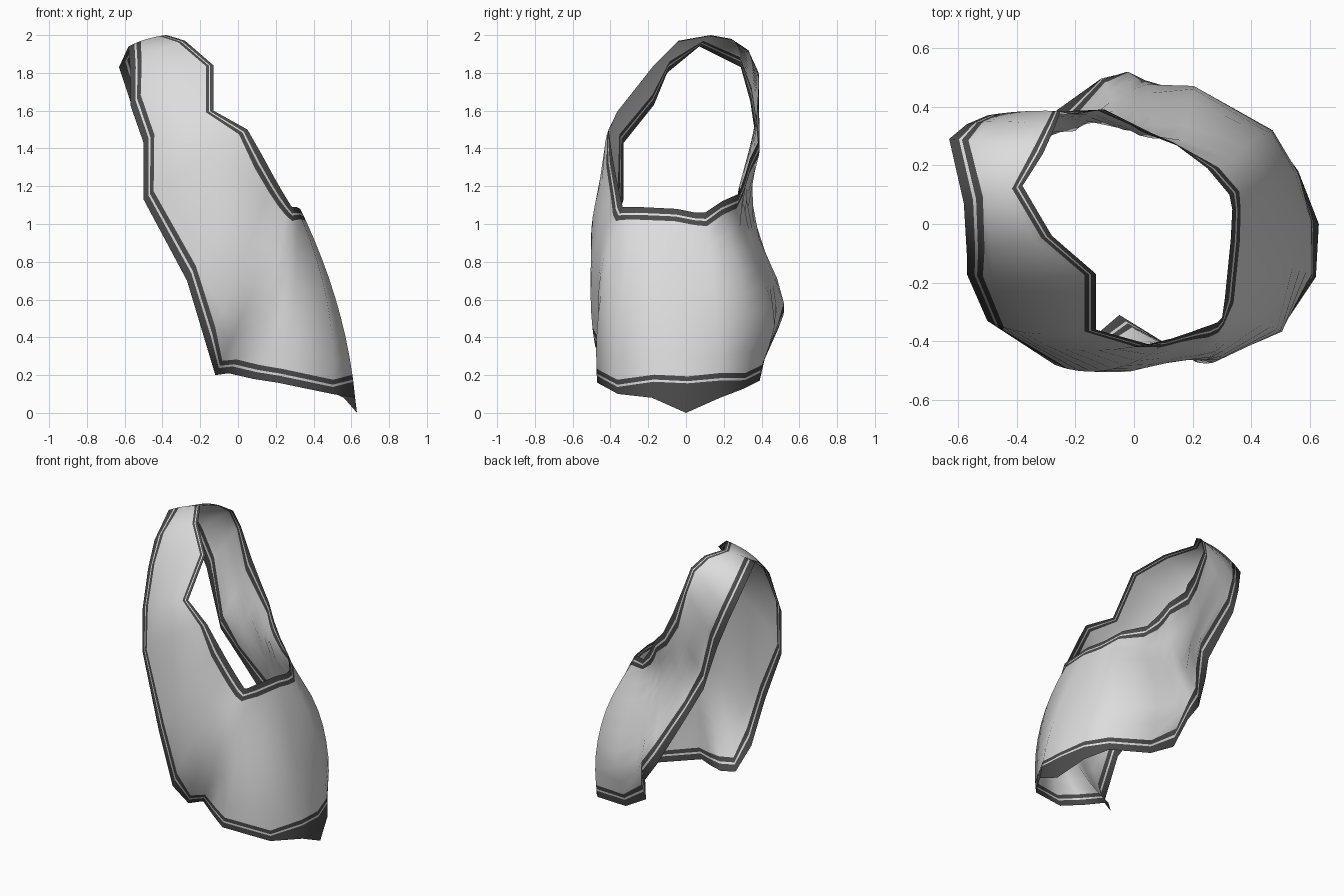
import bpy
from mathutils import Vector

if "Cube" in bpy.data.objects:
    bpy.data.objects.remove(bpy.data.objects["Cube"])


def material(name, v):
    m = bpy.data.materials.new(name)
    m.diffuse_color = (v, v, v, 1)
    m.use_nodes = True
    m.node_tree.nodes["Principled BSDF"].inputs["Base Color"].default_value = m.diffuse_color
    return m


LIGHT = material("light grey cloth", 0.72)
DARK = material("dark grey hem", 0.07)

# Stations around the sash: neck edge xyz, arm/bottom edge xyz, outward bulge
FRONT = [
    (-.38, .13, 2.0, -.58, .07, 1.94, .01),
    (-.28, -.04, 1.97, -.57, -.10, 1.80, .03),
    (-.13, -.17, 1.84, -.57, -.17, 1.63, .05),
    (-.13, -.36, 1.60, -.50, -.33, 1.43, .04),
    (.05, -.41, 1.50, -.50, -.33, 1.13, .06),
    (.13, -.39, 1.36, -.27, -.48, .70, .06),
    (.19, -.37, 1.25, -.165, -.48, .35, .07),
    (.23, -.355, 1.18, -.12, -.37, .20, .12),
    (.26, -.345, 1.13, -.05, -.31, .21, .15),
    (.285, -.335, 1.09, .08, -.39, .18, .12),
    (.30, -.32, 1.09, .21, -.47, .16, .07),
    (.31, -.25, 1.09, .50, -.36, .10, .08),
    (.33, -.05, 1.08, .62, -.18, .08, .05),
]
BACK = [
    (.335, .05, 1.06, .63, 0, 0, .045),
    (.325, .10, 1.06, .56, .18, .08, .065),
    (.25, .19, 1.12, .46, .31, .13, .10),
    (.13, .28, 1.16, .19, .39, .17, .07),
    (.06, .31, 1.25, .02, .41, .27, .05),
    (.03, .325, 1.30, -.03, .49, .45, .01),
    (0, .34, 1.35, -.12, .49, .58, 0),
    (-.10, .39, 1.45, -.26, .39, .88, 0),
    (-.17, .387, 1.60, -.35, .31, 1.09, 0),
    (-.25, .385, 1.80, -.50, .37, 1.45, .01),
    (-.27, .33, 1.92, -.57, .34, 1.65, .03),
    (-.31, .24, 1.98, -.63, .29, 1.83, .03),
]
S = [(Vector(r[:3]), Vector(r[3:6]), r[6]) for r in FRONT + BACK]
N = len(S)

# Hem widths; the neck hem is thin over the shoulder, the bottom hem deep at the tip
NECK_W = [.035] * 4 + [.045] + [.068] * 17 + [.035] * 3
BOTTOM_W = [.075] * 12 + [.125, .2, .125] + [.08] * 10


def tri(v, width):
    return max(0, 1 - abs(v) / width)


def point(i, t):
    """Point across the sash: t=0 at the neck edge, t=1 at the arm/bottom edge."""
    a, b, bulge = S[i]
    mid = (a + b) / 2
    out = (mid - Vector((-.05, 0, min(mid.z, 1.3)))).normalized()
    p = a.lerp(b, t) + out * (4 * t * (1 - t) * bulge)
    if p.y > .15:  # back: narrow waist and full hip
        weight = min(1, 7 * t * (1 - t)) * min(1, max(0, (.45 - p.x) / .25))
        p.y += weight * (.075 * tri(p.z - .5, .28) - .075 * tri(p.z - 1.08, .3))
    return p


def inset(i, side, w):
    """Share of the station line that lies w inside the chosen edge."""
    across = S[i][1] - S[i][0]
    tangent = (S[(i + 1) % N][side] - S[i - 1][side]).normalized()
    sine = max(.45, across.normalized().cross(tangent).length)
    return min(.42, w / (across.length * sine))


def strip(name, rows, mats, rule):
    """Closed band; rows gives the t values for each station."""
    k = len(rows(0))
    verts = [point(i, t) for i in range(N) for t in rows(i)]
    faces, idx = [], []
    for i in range(N):
        n = (i + 1) % N
        for j in range(k - 1):
            faces.append((i * k + j + 1, n * k + j + 1, n * k + j, i * k + j))
            idx.append(rule(j))
    me = bpy.data.meshes.new(name)
    me.from_pydata(verts, [], faces)
    for m in mats:
        me.materials.append(m)
    for p, c in zip(me.polygons, idx):
        p.material_index = c
        p.use_smooth = True
    me.update()
    ob = bpy.data.objects.new(name, me)
    bpy.context.collection.objects.link(ob)
    return ob


def hem(i, side):
    """Rows of a hem: dark border, light stitch line, dark border."""
    w = (NECK_W, BOTTOM_W)[side][i]
    inner = min(.026, w * .4)
    stitch = min(.012, w * .16)
    return [inset(i, side, d) for d in (0, w - inner - stitch, w - inner, w)]


def body_rows(i):
    t0, t1 = hem(i, 0)[-1], 1 - hem(i, 1)[-1]
    return [t0 + (t1 - t0) * k / 8 for k in range(9)]


# Cloth panel
strip("draped_panel", body_rows, [LIGHT], lambda j: 0)
# Hem along the neck and right armhole
strip("neck_hem", lambda i: hem(i, 0), [DARK, LIGHT], lambda j: int(j == 1))
# Hem along the left armhole and the bottom
strip("bottom_hem", lambda i: [1 - t for t in reversed(hem(i, 1))],
      [DARK, LIGHT], lambda j: int(j == 1))
